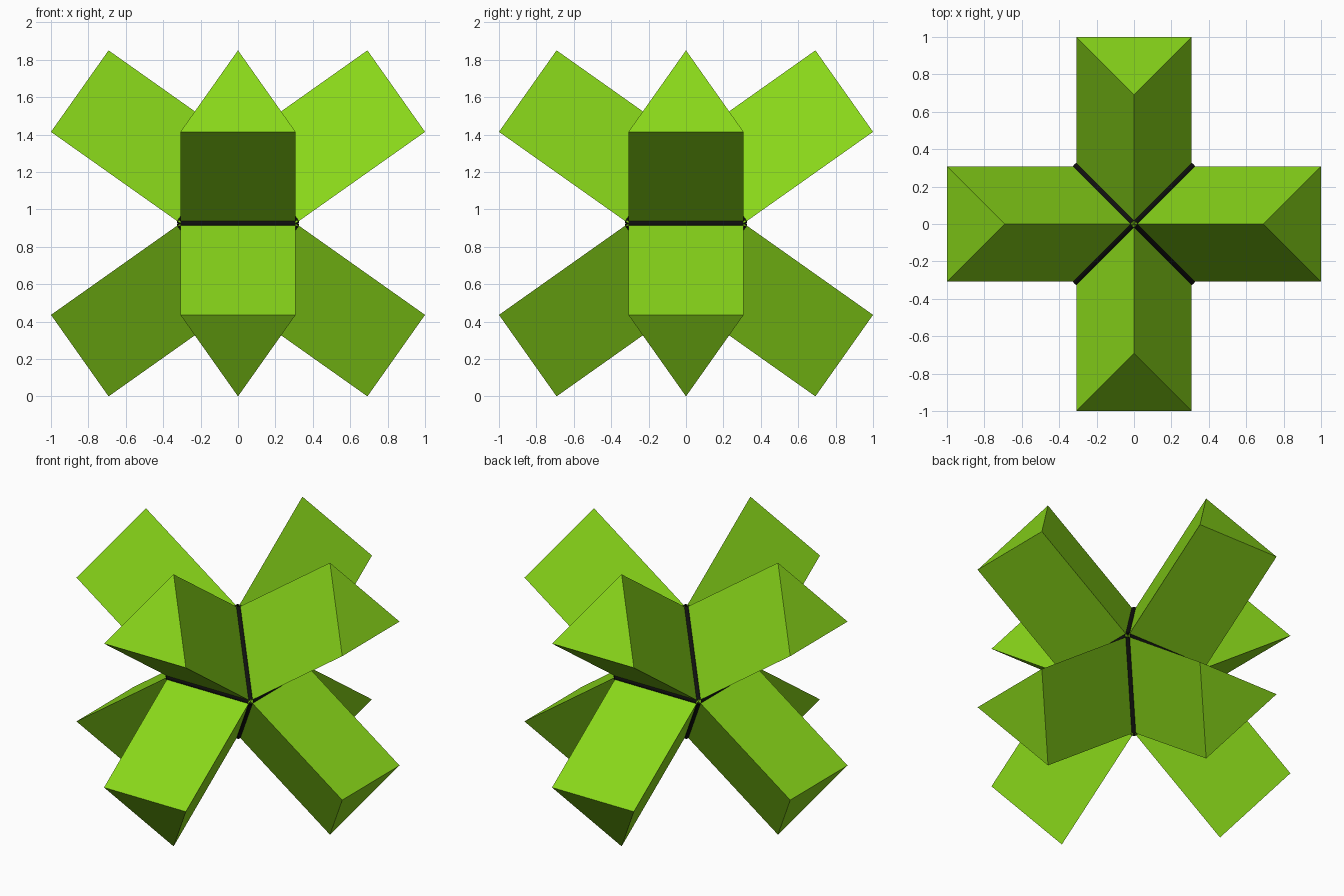
import bpy, bmesh, math
from mathutils import Vector, Matrix

if "Cube" in bpy.data.objects:
    bpy.data.objects.remove(bpy.data.objects["Cube"])

A = 0.308                      # half edge of the core octahedron
H = A * math.sqrt(2)           # its half height
LENGTH = (1 - A) / math.sqrt(2 / 3)   # arm length along each face normal
ZC = H + LENGTH / math.sqrt(3)        # centre height
ROD_R = 0.022


def material(name, color):
    m = bpy.data.materials.new(name)
    m.diffuse_color = color
    m.use_nodes = True
    m.node_tree.nodes["Principled BSDF"].inputs["Base Color"].default_value = m.diffuse_color
    return m


def add_object(name, bm, mat):
    mesh = bpy.data.meshes.new(name)
    bm.to_mesh(mesh)
    bm.free()
    mesh.materials.append(mat)
    ob = bpy.data.objects.new(name, mesh)
    bpy.context.collection.objects.link(ob)
    return ob


green = material("green", (0.25, 0.68, 0.01, 1))
black = material("black", (0.005, 0.005, 0.005, 1))

# Core octahedron
centre = Vector((0, 0, ZC))
ring = [centre + Vector(p) for p in ((A, A, 0), (-A, A, 0), (-A, -A, 0), (A, -A, 0))]
tips = [centre + Vector((0, 0, s * H)) for s in (1, -1)]
bm = bmesh.new()
rv = [bm.verts.new(p) for p in ring]
tv = [bm.verts.new(p) for p in tips]
for i in range(4):
    for t in tv:
        bm.faces.new((rv[i], rv[(i + 1) % 4], t))
bmesh.ops.recalc_face_normals(bm, faces=bm.faces)
bm.normal_update()
edges = [(e.verts[0].co.copy(), e.verts[1].co.copy()) for e in bm.edges]

# Eight triangular arms: every face pushed out along its own normal
for f in list(bm.faces):
    n = f.normal.copy()
    new = bmesh.ops.extrude_discrete_faces(bm, faces=[f])["faces"]
    bmesh.ops.translate(bm, verts=list({v for g in new for v in g.verts}), vec=n * LENGTH)
bmesh.ops.recalc_face_normals(bm, faces=bm.faces)
add_object("arms", bm, green)

# Black open-ended rods along the twelve core edges
bm = bmesh.new()
for p, q in edges:
    d = q - p
    mat = Matrix.Translation((p + q) / 2) @ d.to_track_quat('Z', 'Y').to_matrix().to_4x4()
    bmesh.ops.create_cone(bm, cap_ends=False, segments=16, radius1=ROD_R,
                          radius2=ROD_R, depth=d.length, matrix=mat)
for f in bm.faces:
    f.smooth = True
add_object("edge_rods", bm, black)
